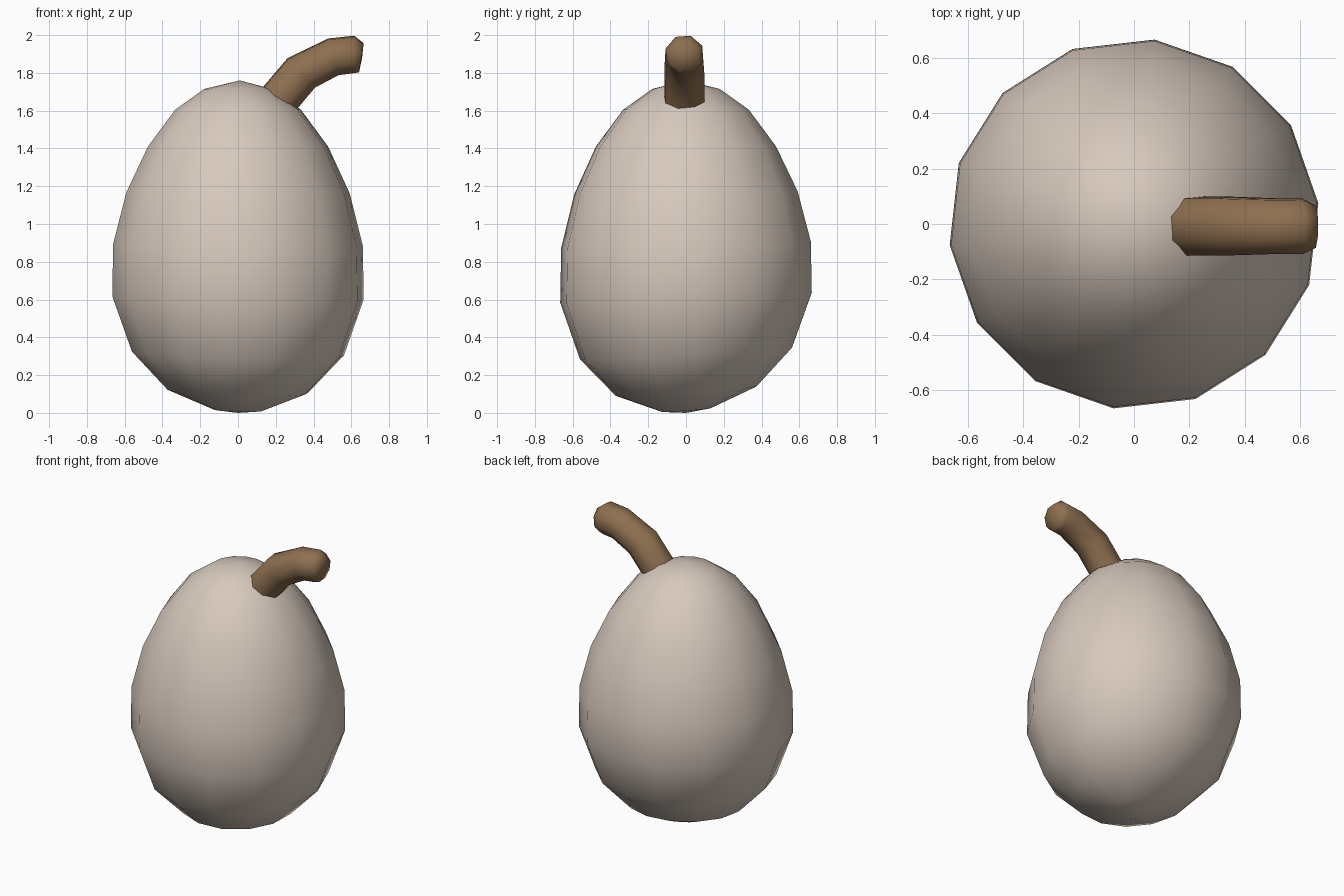
import bpy, bmesh, math
from mathutils import Vector

if "Cube" in bpy.data.objects:
    bpy.data.objects.remove(bpy.data.objects["Cube"])


def material(name, rgb):
    m = bpy.data.materials.new(name)
    m.diffuse_color = (*rgb, 1)
    m.use_nodes = True
    m.node_tree.nodes["Principled BSDF"].inputs["Base Color"].default_value = m.diffuse_color
    return m


def loft(name, rings, mat):
    """Skin equal-sized rings of points; a single-point ring closes an end."""
    bm = bmesh.new()
    loops = [[bm.verts.new(p) for p in ring] for ring in rings]
    for a, b in zip(loops, loops[1:]):
        n = max(len(a), len(b))
        for i in range(n):
            j = (i + 1) % n
            quad = [a[i % len(a)], a[j % len(a)], b[j % len(b)], b[i % len(b)]]
            bm.faces.new(list(dict.fromkeys(quad)))
    bmesh.ops.recalc_face_normals(bm, faces=bm.faces[:])
    me = bpy.data.meshes.new(name)
    bm.to_mesh(me)
    bm.free()
    me.materials.append(mat)
    me.polygons.foreach_set("use_smooth", [True] * len(me.polygons))
    ob = bpy.data.objects.new(name, me)
    bpy.context.collection.objects.link(ob)
    return ob


# Egg-shaped fruit body: 14-sided lathe, lower rings slightly tilted
profile = [(0.13, 0.015), (0.375, 0.115), (0.565, 0.315), (0.67, 0.61),
           (0.665, 0.89), (0.595, 1.165), (0.48, 1.41), (0.335, 1.605), (0.18, 1.715)]
rings = [[Vector((0, 0, 0))]]
for r, z in profile:
    tilt = 0.05 * max(0, 1 - z / 1.4)
    ring = []
    for i in range(14):
        a = math.radians(6.5) + math.tau * i / 14
        x, y = r * math.cos(a), r * math.sin(a)
        ring.append(Vector((x, y, max(0.003, z + tilt * (y - 0.4 * x) / 0.67))))
    rings.append(ring)
rings.append([Vector((0.01, 0, 1.76))])
loft("fruit_body", rings, material("pale beige", (0.68, 0.585, 0.51)))

# Curved stem: 8-sided tube with a chamfered tip; (x, z, radius, direction degrees)
path = [(0.14, 1.55, 0.112, 53), (0.225, 1.67, 0.112, 53), (0.335, 1.80, 0.112, 43),
        (0.505, 1.885, 0.106, 16), (0.61, 1.897, 0.105, -3), (0.653, 1.88, 0.082, -9)]
stem = []
for x, z, r, deg in path:
    t = math.radians(deg)
    up = Vector((-math.sin(t), 0, math.cos(t)))
    stem.append([Vector((x, -0.008, z)) + r * (math.cos(a) * up + math.sin(a) * Vector((0, 1, 0)))
                 for a in (math.tau * (i + 0.4) / 8 for i in range(8))])
stem = [[Vector((0.14, -0.008, 1.55))]] + stem + [[Vector((0.657, -0.008, 1.88))]]
loft("stem", stem, material("stem brown", (0.27, 0.16, 0.08)))
